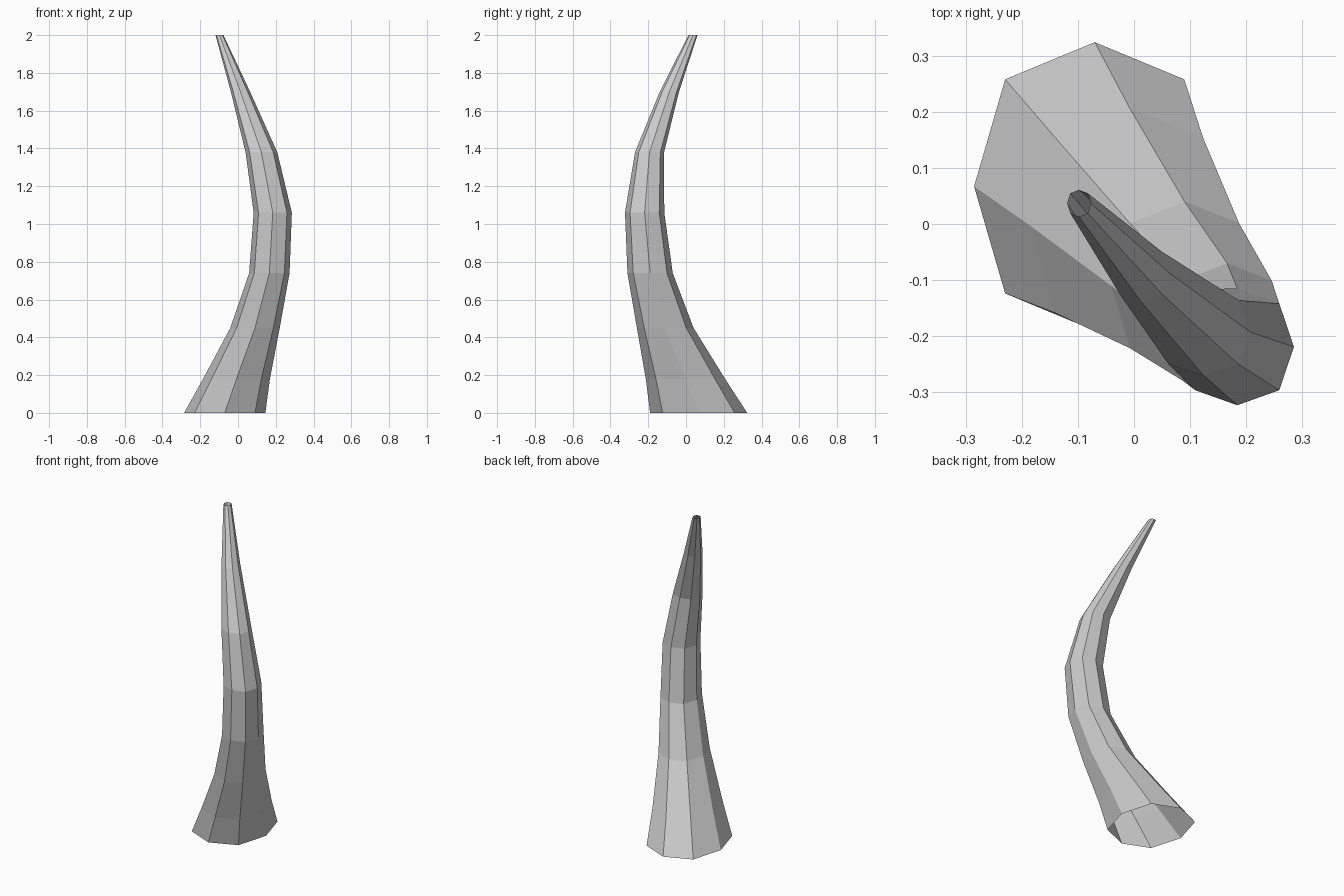
import bpy
import bmesh
from math import cos, sin, pi

cube = bpy.data.objects.get("Cube")
if cube:
    bpy.data.objects.remove(cube, do_unlink=True)

SIDES = 8
# Horizontal sections: height, centre x, centre y, half width x, half width y
SECTIONS = [
    (0.00, -0.07, 0.067, 0.215, 0.257),
    (0.18, -0.008, -0.003, 0.177, 0.21),
    (0.45, 0.09, -0.11, 0.131, 0.15),
    (0.74, 0.166, -0.19, 0.107, 0.12),
    (1.06, 0.184, -0.219, 0.101, 0.104),
    (1.38, 0.124, -0.193, 0.084, 0.077),
    (1.70, 0.013, -0.088, 0.051, 0.051),
    (2.00, -0.098, 0.037, 0.021, 0.024),
]

# Grey horn material
grey = bpy.data.materials.new("horn grey")
grey.use_nodes = True
colour = (0.6, 0.6, 0.6, 1)
grey.diffuse_color = colour
grey.node_tree.nodes["Principled BSDF"].inputs["Base Color"].default_value = colour


def add_ring(bm, z, cx, cy, rx, ry):
    """Eight-sided section with slightly full diagonal corners."""
    ring = []
    for i in range(SIDES):
        a = 2 * pi * i / SIDES
        full = 1.05 if i % 2 else 1
        ring.append(bm.verts.new((cx + rx * full * cos(a),
                                  cy + ry * full * sin(a), z)))
    return ring


# Curved, tapering horn shell, open at the base and the tip
bm = bmesh.new()
rings = [add_ring(bm, *s) for s in SECTIONS]
for low, high in zip(rings, rings[1:]):
    for i in range(SIDES):
        j = (i + 1) % SIDES
        bm.faces.new((low[i], low[j], high[j], high[i]))

mesh = bpy.data.meshes.new("horn")
bm.to_mesh(mesh)
bm.free()
mesh.materials.append(grey)
horn = bpy.data.objects.new("horn", mesh)
bpy.context.collection.objects.link(horn)
